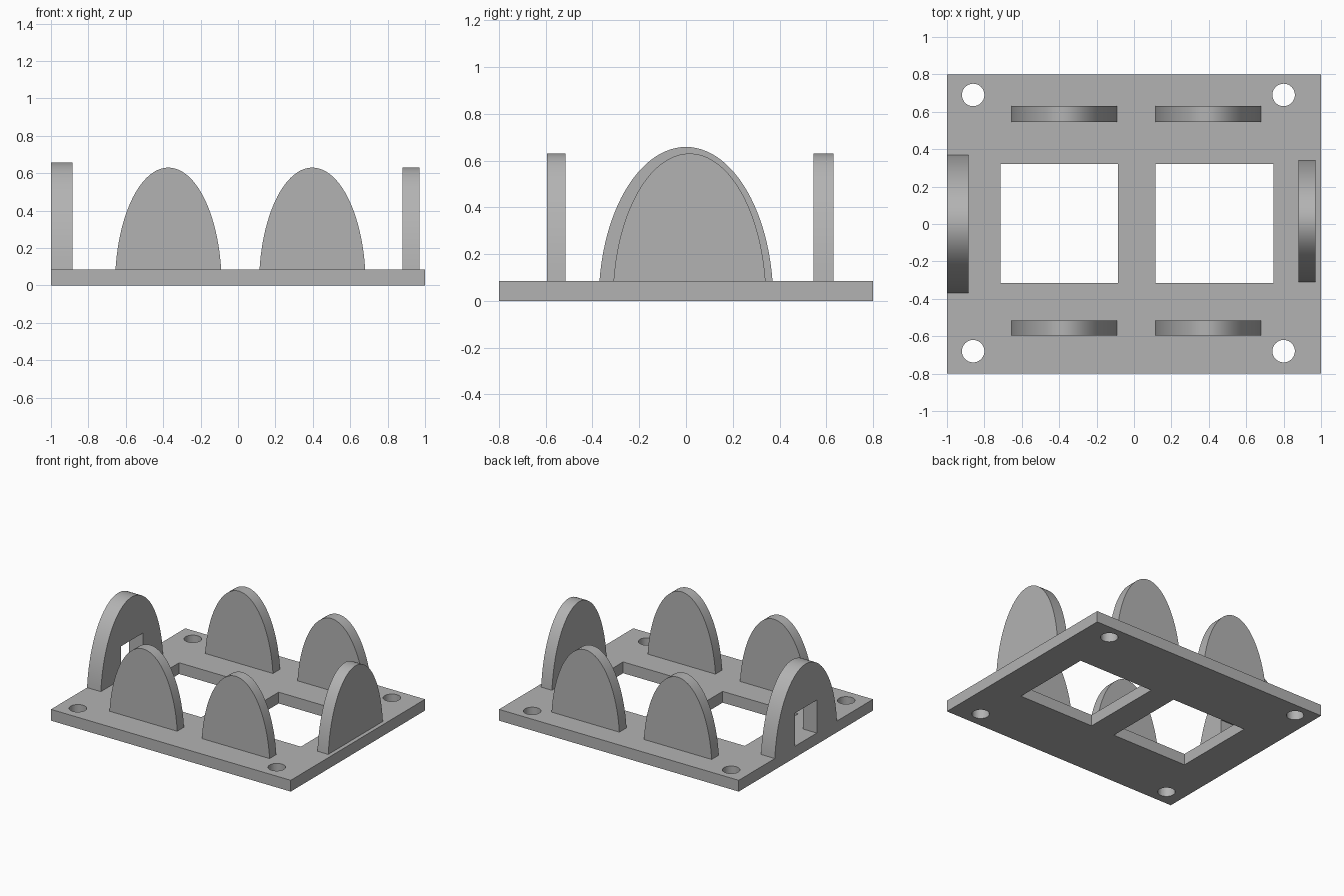
import bpy, bmesh, math
from mathutils import Matrix

cube = bpy.data.objects.get("Cube")
if cube:
    bpy.data.objects.remove(cube, do_unlink=True)

GREY = (0.45, 0.45, 0.45, 1)
grey = bpy.data.materials.new("plain grey")
grey.use_nodes = True
grey.diffuse_color = GREY
grey.node_tree.nodes["Principled BSDF"].inputs["Base Color"].default_value = GREY

TOP = 0.085  # upper surface of the base plate


def finish(name, bm):
    bmesh.ops.recalc_face_normals(bm, faces=bm.faces)
    mesh = bpy.data.meshes.new(name)
    bm.to_mesh(mesh)
    bm.free()
    mesh.materials.append(grey)
    obj = bpy.data.objects.new(name, mesh)
    bpy.context.collection.objects.link(obj)
    return obj


def add_box(bm, x0, x1, y0, y1, z0, z1):
    size = Matrix.Diagonal((x1 - x0, y1 - y0, z1 - z0, 1))
    place = Matrix.Translation(((x0 + x1) / 2, (y0 + y1) / 2, (z0 + z1) / 2))
    bmesh.ops.create_cube(bm, size=1, matrix=place @ size)


def cut(obj, cutter):
    cutter.hide_render = True
    cutter.hide_viewport = True
    cutter.display_type = 'WIRE'
    mod = obj.modifiers.new("openings", 'BOOLEAN')
    mod.object = cutter
    mod.operation = 'DIFFERENCE'
    mod.solver = 'EXACT'


def fin(name, axis, a0, a1, t0, t1, height, steps=48):
    """Half-ellipse plate, wide along axis and standing on the base."""
    bm = bmesh.new()
    start = math.asin(TOP / height)
    mid = (a0 + a1) / 2
    half = (a1 - a0) / 2 / math.cos(start)
    verts = []
    for i in range(steps + 1):
        ang = start + (math.pi - 2 * start) * i / steps
        a, z = mid + half * math.cos(ang), height * math.sin(ang)
        verts.append(bm.verts.new((a, t0, z) if axis == 'x' else (t0, a, z)))
    face = bm.faces.new(verts)
    grown = bmesh.ops.extrude_face_region(bm, geom=[face])
    moved = [g for g in grown["geom"] if isinstance(g, bmesh.types.BMVert)]
    d = t1 - t0
    bmesh.ops.translate(bm, verts=moved, vec=(0, d, 0) if axis == 'x' else (d, 0, 0))
    obj = finish(name, bm)
    bpy.ops.object.select_all(action='DESELECT')
    obj.select_set(True)
    bpy.context.view_layer.objects.active = obj
    bpy.ops.object.shade_smooth_by_angle(angle=math.radians(30))
    return obj


# Base plate with two windows and four screw holes
bm = bmesh.new()
add_box(bm, -1, 1, -0.8, 0.8, 0, TOP)
base = finish("base_plate", bm)

bm = bmesh.new()
for x0, x1 in ((-0.715, -0.085), (0.115, 0.745)):
    add_box(bm, x0, x1, -0.315, 0.32, -0.1, 0.2)
for x in (-0.86, 0.8):
    for y in (-0.68, 0.69):
        bmesh.ops.create_cone(bm, cap_ends=True, segments=48, radius1=0.06, radius2=0.06,
                              depth=0.4, matrix=Matrix.Translation((x, y, 0)))
cut(base, finish("plate_cutter", bm))

# Front and back pairs of fins
for row, y0, y1 in (("front", -0.595, -0.515), ("back", 0.545, 0.63)):
    for side, x0, x1 in (("right", -0.655, -0.09), ("left", 0.115, 0.68)):
        fin(f"{row}_{side}_fin", 'x', x0, x1, y0, y1, 0.63)

# Side fins, the larger one with a square opening
fin("left_end_fin", 'y', -0.31, 0.34, 0.88, 0.97, 0.63)
large = fin("right_end_fin", 'y', -0.37, 0.37, -1, -0.885, 0.658)
bm = bmesh.new()
add_box(bm, -1.1, -0.8, -0.13, 0.13, TOP + 0.001, 0.335)
cut(large, finish("opening_cutter", bm))
